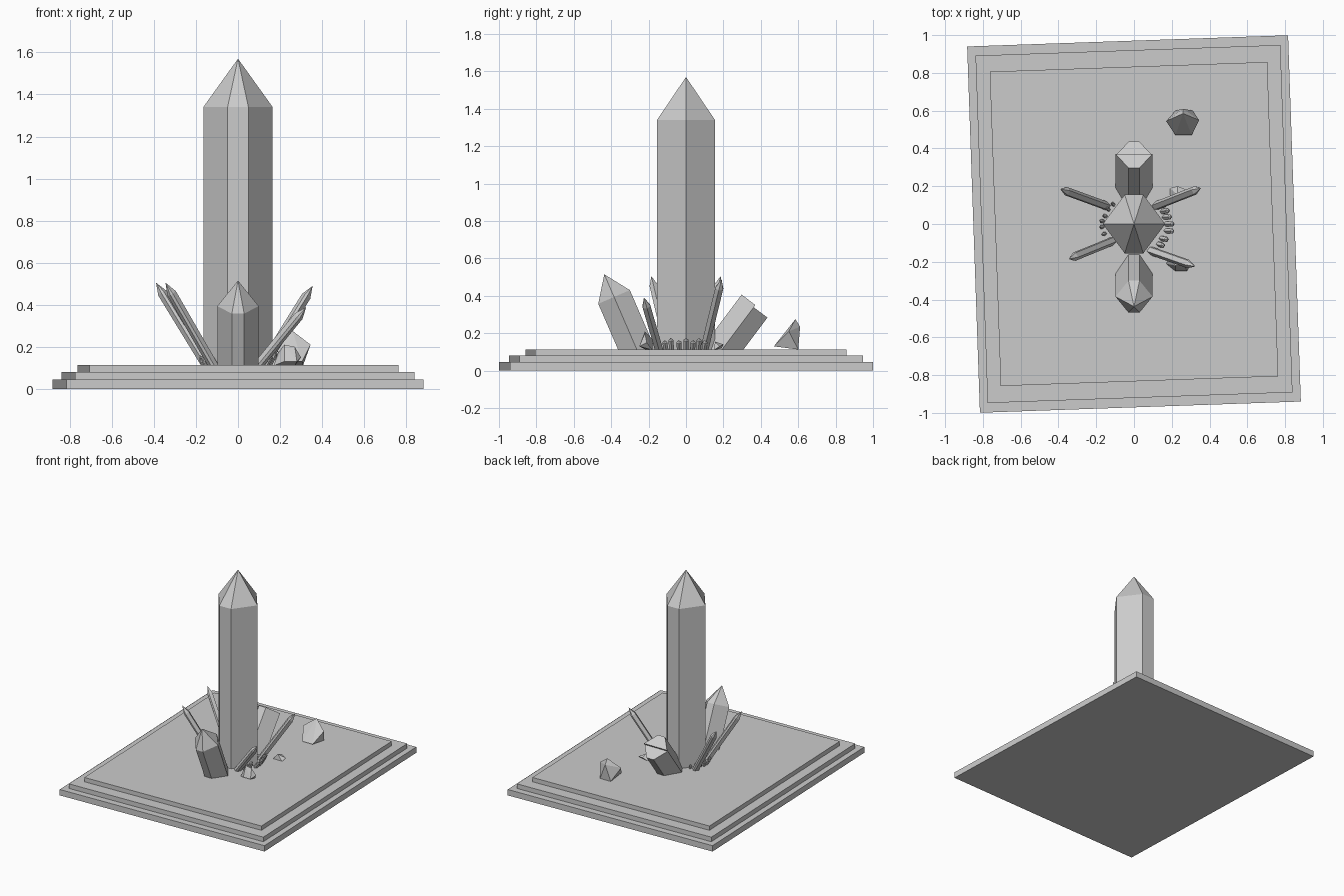
import bpy, bmesh, math
from mathutils import Vector, Matrix

if "Cube" in bpy.data.objects:
    bpy.data.objects.remove(bpy.data.objects["Cube"])

HEX = [(1, 0), (0.3, 0.94), (-0.3, 0.94), (-1, 0), (-0.3, -0.94), (0.3, -0.94)]


def to_object(name, bm):
    bmesh.ops.recalc_face_normals(bm, faces=bm.faces)
    mesh = bpy.data.meshes.new(name)
    bm.to_mesh(mesh)
    bm.free()
    ob = bpy.data.objects.new(name, mesh)
    bpy.context.collection.objects.link(ob)
    return ob


def crystal(name, base, tip, r, point, profile=HEX):
    """Prism along base->tip; the last `point` of its length is a pyramid."""
    base, tip = Vector(base), Vector(tip)
    z = (tip - base).normalized()
    x = (Vector((1, 0, 0)) - z * z.x).normalized()
    y = z.cross(x)
    length = (tip - base).length
    bm = bmesh.new()

    def ring(h):
        return [bm.verts.new(base + x * a * r + y * b * r + z * h) for a, b in profile]

    lo, hi = ring(0), ring(length - point)
    n = len(profile)
    bm.faces.new(lo[::-1])
    apex = bm.verts.new(tip) if point else None
    if not point:
        bm.faces.new(hi)
    for i in range(n):
        j = (i + 1) % n
        bm.faces.new((lo[i], lo[j], hi[j], hi[i]))
        if point:
            bm.faces.new((hi[i], hi[j], apex))
    return to_object(name, bm)


def rock(name, points):
    bm = bmesh.new()
    for p in points:
        bm.verts.new(p)
    bmesh.ops.convex_hull(bm, input=bm.verts)
    bmesh.ops.dissolve_limit(bm, angle_limit=0.03, verts=bm.verts, edges=bm.edges)
    return to_object(name, bm)


# Stepped base, turned two degrees
for name, w, d, z0, z1 in [("base_lower", 1.70, 1.94, 0, 0.045),
                           ("base_middle", 1.615, 1.84, 0.045, 0.08),
                           ("base_upper", 1.47, 1.665, 0.08, 0.113)]:
    bm = bmesh.new()
    bmesh.ops.create_cube(bm, size=1, matrix=Matrix.Rotation(math.radians(2), 4, 'Z')
                          @ Matrix.Translation((0, 0, (z0 + z1) / 2))
                          @ Matrix.Diagonal((w, d, z1 - z0, 1)))
    to_object(name, bm)

# Main crystal and the leaning front crystal
crystal("main_crystal", (0, 0, 0.08), (0, 0, 1.57), 0.165, 0.23)
crystal("front_crystal", (0, -0.24, 0.06), (0, -0.437, 0.515), 0.098, 0.132)

# Broken back crystal: flat stepped top made of two half prisms
crystal("broken_crystal_near", (0, 0.151, 0.058), (0, 0.362, 0.339), 0.098, 0, HEX[:4])
crystal("broken_crystal_far", (0, 0.151, 0.058), (0, 0.371, 0.351), 0.098, 0,
        HEX[3:] + HEX[:1])

# Thin side crystals
for i, (base, tip) in enumerate([((-0.13, 0.09, 0.08), (-0.39, 0.185, 0.505)),
                                 ((-0.10, -0.085, 0.08), (-0.345, -0.185, 0.505)),
                                 ((0.10, 0.09, 0.08), (0.355, 0.19, 0.49)),
                                 ((0.07, -0.135, 0.08), (0.325, -0.225, 0.39))]):
    crystal(f"thin_crystal_{i}", base, tip, 0.023, 0.06)

# Tiny crystals around the foot of the main one
tiny = [(-0.105, 0.10), (-0.13, 0.075), (-0.145, 0.04), (-0.16, 0.015),
        (-0.16, -0.015), (-0.15, -0.05), (0.135, 0.095), (0.145, 0.065),
        (0.155, 0.035), (0.165, 0.0), (0.165, -0.035), (0.14, -0.075), (0.125, -0.105)]
for i, (x, y) in enumerate(tiny):
    big = x > 0
    h = (0.05 if big else 0.035) + 0.012 * (i % 2)
    crystal(f"tiny_crystal_{i}", (x, y, 0.10),
            (x * (1.28 if big else 1.12), y * 1.1, 0.113 + h), 0.014 if big else 0.01, 0.015)

# Fallen tip of the broken crystal
rock("fallen_tip", [(0.22, 0.47, 0.13), (0.305, 0.47, 0.13), (0.17, 0.545, 0.21),
                    (0.345, 0.55, 0.21), (0.26, 0.585, 0.275), (0.26, 0.61, 0.235),
                    (0.22, 0.60, 0.113), (0.31, 0.60, 0.113)])

# Small shards beside the main crystal
rock("front_shard", [(0.17, -0.21, 0.11), (0.22, -0.25, 0.13), (0.28, -0.25, 0.13),
                     (0.30, -0.21, 0.15), (0.27, -0.18, 0.11), (0.22, -0.22, 0.21),
                     (0.27, -0.22, 0.20), (0.19, -0.18, 0.17)])
rock("back_shard", [(0.19, 0.15, 0.11), (0.27, 0.15, 0.11), (0.28, 0.18, 0.13),
                    (0.23, 0.20, 0.14), (0.19, 0.19, 0.12), (0.23, 0.155, 0.155)])
